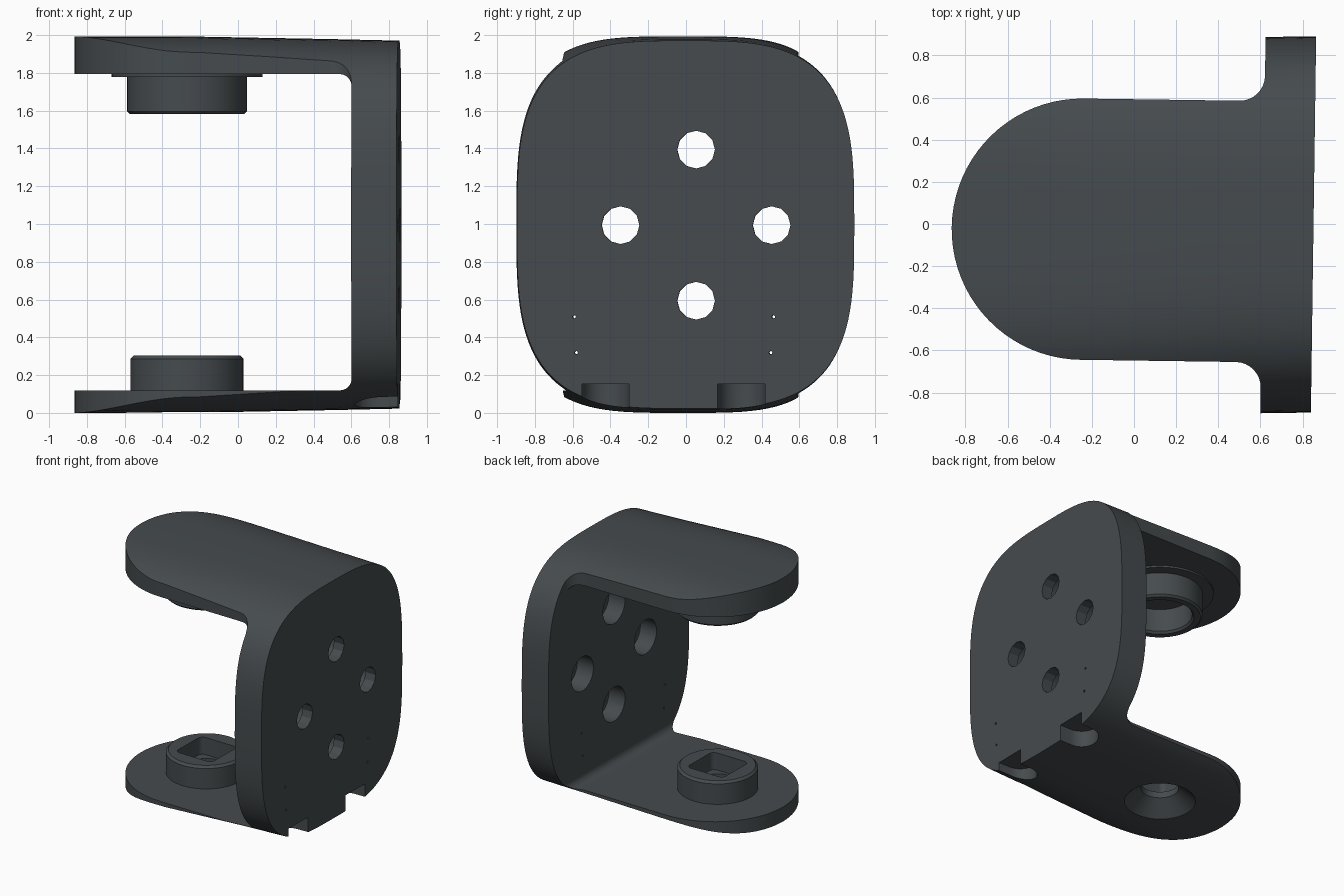
import bpy, bmesh, math
from mathutils import Matrix, Vector

if "Cube" in bpy.data.objects:
    bpy.data.objects.remove(bpy.data.objects["Cube"])

YC = -0.028      # arm centre line
BX = -0.27       # pivot boss centre


def make(name, bm):
    bmesh.ops.recalc_face_normals(bm, faces=bm.faces[:])
    me = bpy.data.meshes.new(name)
    bm.to_mesh(me)
    bm.free()
    ob = bpy.data.objects.new(name, me)
    bpy.context.collection.objects.link(ob)
    return ob


def loft(name, rings):
    """Closed solid through matching rings of points."""
    bm = bmesh.new()
    loops = [[bm.verts.new(p) for p in r] for r in rings]
    n = len(loops[0])
    for a, b in zip(loops, loops[1:]):
        for i in range(n):
            bm.faces.new((a[i], a[(i + 1) % n], b[(i + 1) % n], b[i]))
    bm.faces.new(loops[0])
    bm.faces.new(loops[-1])
    return make(name, bm)


def arc(cx, cy, r, a0, a1, n):
    return [(cx + r * math.cos(math.radians(a0 + (a1 - a0) * i / n)),
             cy + r * math.sin(math.radians(a0 + (a1 - a0) * i / n))) for i in range(n + 1)]


def turned(name, x, y, profile, n=48):
    """Round part about a vertical axis from (radius, z) pairs."""
    return loft(name, [[(px, py, z) for px, py in arc(x, y, r, 0, 360, n)[:-1]] for r, z in profile])


def rod_x(name, y, z, r, x0, x1, n):
    ring = arc(y, z, r, 0, 360, n)[:-1]
    return loft(name, [[(x, a, b) for a, b in ring] for x in (x0, x1)])


def boolean(ob, other, op):
    m = ob.modifiers.new(op, 'BOOLEAN')
    m.operation, m.object, m.solver = op, other, 'EXACT'
    bpy.context.view_layer.objects.active = ob
    bpy.ops.object.modifier_apply(modifier=m.name)
    bpy.data.objects.remove(other)


# outer shell: rounded-square section tapering slightly toward the plate
def section(x, cy, hz, e, n=128):
    pts = []
    for i in range(n):
        t = 2 * math.pi * i / n
        c, s = math.cos(t), math.sin(t)
        pts.append((x, cy + 0.893 * math.copysign(abs(c) ** (2 / e), c),
                    1.003 + hz * math.copysign(abs(s) ** (2 / e), s)))
    return pts


body = loft("fork_bracket", [section(-0.95, YC, 0.997, 3.7), section(-0.2, YC, 0.995, 3.6),
                             section(0.5, 0.0, 0.982, 3.35), section(0.852, 0.01, 0.974, 3.3)])

# plan outline: round-ended arm flowing into the wide plate
plan = [(0.95, -1), (0.95, 1)]
plan += [(0.612, 1)] + arc(0.492, YC + 0.74, 0.12, 0, -90, 8)
plan += arc(-0.245, YC, 0.62, 90, 270, 40)
plan += arc(0.492, YC - 0.74, 0.12, 90, 0, 8) + [(0.612, -1)]
boolean(body, loft("plan_cut", [[(x, y, z) for x, y in plan] for z in (-0.2, 2.2)]), 'INTERSECT')

# opening between the arms, filleted at the plate
gap = [(-1.2, 0.125)] + arc(0.547, 0.19, 0.065, -90, 0, 6)
gap += arc(0.547, 1.735, 0.065, 0, 90, 6) + [(-1.2, 1.8)]
boolean(body, loft("gap_cut", [[(x, y, z) for x, z in gap] for y in (-1.2, 1.2)]), 'DIFFERENCE')

# four mounting holes, counterbored from the inside
for dy, dz in ((0, 0.4), (0, -0.4), (0.4, 0), (-0.4, 0)):
    boolean(body, rod_x("hole", 0.065 + dy, 1 + dz, 0.1, 0.5, 1, 12), 'DIFFERENCE')
    boolean(body, rod_x("bore", 0.065 + dy, 1 + dz, 0.14, 0.5, 0.76, 24), 'DIFFERENCE')

# pin holes
for y, z in ((-0.58, 0.515), (0.475, 0.515), (-0.57, 0.325), (0.46, 0.325)):
    boolean(body, rod_x("pin_hole", y, z, 0.009, 0.5, 1, 8), 'DIFFERENCE')

# two round-ended slots under the plate
for y in (-0.415, 0.305):
    slot = arc(0.75, y, 0.125, 90, 270, 16) + [(1, y - 0.125), (1, y + 0.125)]
    boolean(body, loft("slot", [[(a, b, z) for a, b in slot] for z in (-0.1, 0.16)]), 'DIFFERENCE')

# upper boss: flange, ring and round socket
boolean(body, turned("flange", BX, YC, [(0.4, 1.785), (0.4, 1.85)]), 'UNION')
boolean(body, turned("upper_boss", BX, YC, [(0.302, 1.588), (0.317, 1.603), (0.317, 1.84)]), 'UNION')
boolean(body, turned("socket", BX, YC, [(0.255, 1.5), (0.255, 1.588), (0.24, 1.605), (0.24, 1.79)]), 'DIFFERENCE')

# lower boss: square pocket above, countersunk hole below
boolean(body, turned("lower_boss", BX, YC, [(0.3, 0.09), (0.3, 0.292), (0.282, 0.31)]), 'UNION')
square = []
for k, (sx, sy) in enumerate(((1, 1), (-1, 1), (-1, -1), (1, -1))):
    square += arc(BX + sx * 0.125, YC + sy * 0.125, 0.04, k * 90, k * 90 + 90, 4)
boolean(body, loft("pocket", [[(x, y, z) for x, y in square] for z in (0.17, 0.4)]), 'DIFFERENCE')
boolean(body, turned("countersink", BX, YC, [(0.265, -0.1), (0.265, 0.01), (0.14, 0.12), (0.14, 0.2)]), 'DIFFERENCE')

# slight twist of the whole part about the vertical
body.data.transform(Matrix.Rotation(-0.014, 4, 'Z'))
zmin = min(v.co.z for v in body.data.vertices)
body.data.transform(Matrix.Translation(Vector((0, 0, -zmin))))

bpy.ops.object.select_all(action='DESELECT')
body.select_set(True)
bpy.context.view_layer.objects.active = body
bpy.ops.object.shade_smooth_by_angle(angle=math.radians(25))

# dark grey plastic
mat = bpy.data.materials.new("dark_grey")
mat.diffuse_color = (0.06, 0.07, 0.075, 1)
mat.use_nodes = True
mat.node_tree.nodes["Principled BSDF"].inputs["Base Color"].default_value = mat.diffuse_color
body.data.materials.append(mat)
